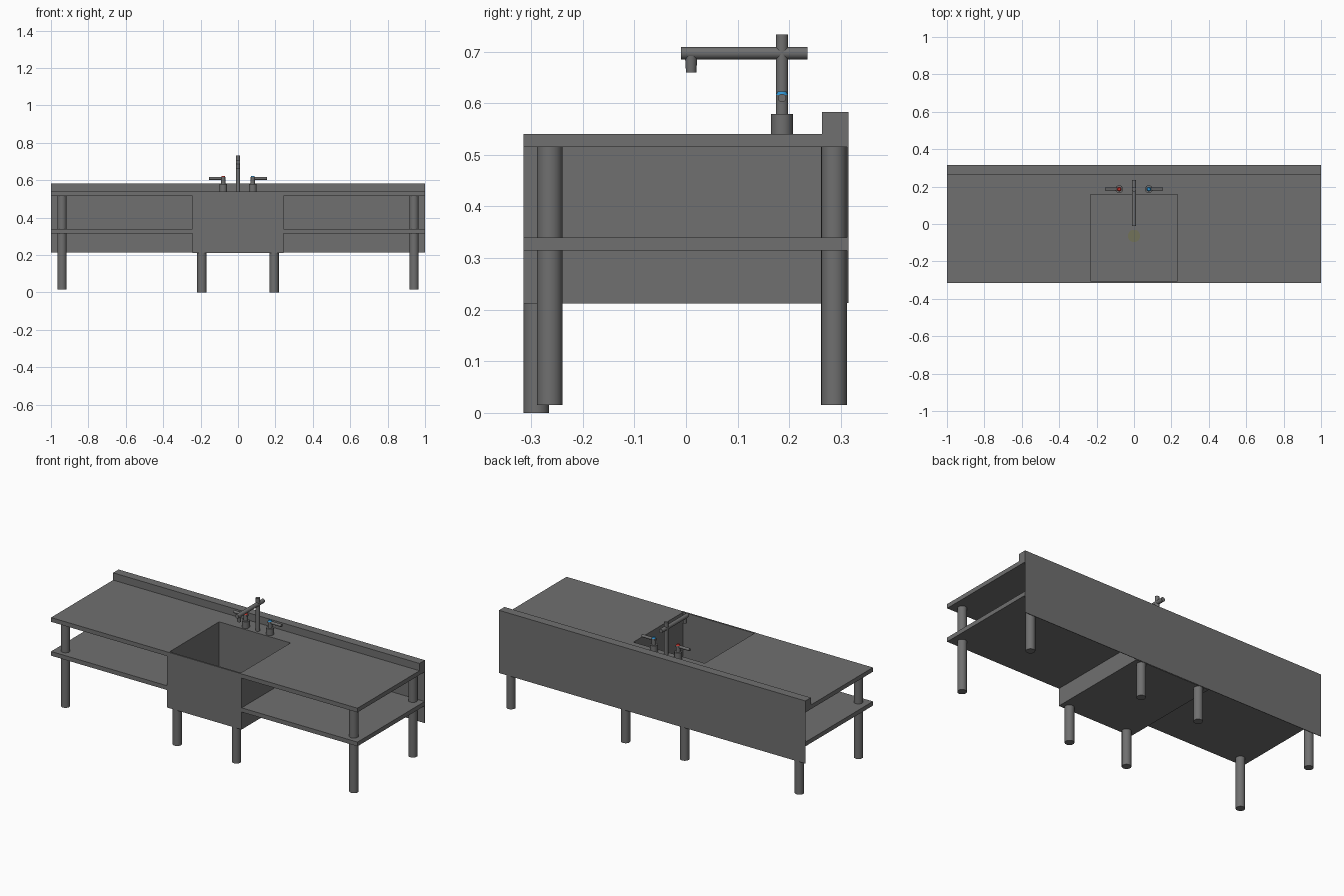
import bpy, bmesh, math
from mathutils import Vector

if "Cube" in bpy.data.objects:
    bpy.data.objects.remove(bpy.data.objects["Cube"])

STEEL = bpy.data.materials.new("dark_steel")
STEEL.diffuse_color = (0.16, 0.16, 0.16, 1)
STEEL.use_nodes = True
STEEL.node_tree.nodes["Principled BSDF"].inputs["Base Color"].default_value = STEEL.diffuse_color


def finish(name, bm, color=None, smooth=False):
    bmesh.ops.recalc_face_normals(bm, faces=bm.faces)
    me = bpy.data.meshes.new(name)
    bm.to_mesh(me)
    bm.free()
    ob = bpy.data.objects.new(name, me)
    bpy.context.collection.objects.link(ob)
    mat = STEEL
    if color:
        mat = bpy.data.materials.new(name + "_paint")
        mat.diffuse_color = color
        mat.use_nodes = True
        mat.node_tree.nodes["Principled BSDF"].inputs["Base Color"].default_value = mat.diffuse_color
    me.materials.append(mat)
    if smooth:
        bpy.ops.object.select_all(action='DESELECT')
        ob.select_set(True)
        bpy.context.view_layer.objects.active = ob
        bpy.ops.object.shade_smooth_by_angle(angle=math.radians(40))
    return ob


def box(name, x, y, z):
    bm = bmesh.new()
    bmesh.ops.create_cube(bm, size=1)
    for v in bm.verts:
        v.co = [(r[0] + r[1]) / 2 + c * (r[1] - r[0]) for r, c in zip((x, y, z), v.co)]
    return finish(name, bm)


def rod(name, a, b, r, r2=None, color=None, sides=24):
    a, b = Vector(a), Vector(b)
    bm = bmesh.new()
    bmesh.ops.create_cone(bm, cap_ends=True, segments=sides, radius1=r,
                          radius2=r if r2 is None else r2, depth=(b - a).length)
    bm.transform((b - a).to_track_quat('Z', 'Y').to_matrix().to_4x4())
    bmesh.ops.translate(bm, verts=bm.verts, vec=(a + b) / 2)
    return finish(name, bm, color, True)


def cut(ob, cutter):
    m = ob.modifiers.new("opening", 'BOOLEAN')
    m.operation = 'DIFFERENCE'
    m.solver = 'EXACT'
    m.object = cutter
    cutter.hide_render = True
    cutter.hide_set(True)


# Worktop and sink cabinet, opened by one shared basin cutter
worktop = box("worktop", (-1, 1), (-0.3145, 0.3135), (0.515, 0.54))
cabinet = box("sink_cabinet", (-0.244, 0.244), (-0.312, 0.311), (0.212, 0.516))
basin = box("basin_cutter", (-0.233, 0.233), (-0.305, 0.157), (0.222, 0.6))
cut(worktop, basin)
cut(cabinet, basin)

# Front apron, back panel and backsplash
box("sink_apron", (-0.244, 0.244), (-0.315, -0.305), (0.212, 0.5405))
box("back_panel", (-1, 1), (0.312, 0.315), (0.213, 0.583))
box("backsplash", (-1, 1), (0.264, 0.3135), (0.54, 0.583))

for side, s in (("left", -1), ("right", 1)):
    # Shelf beside the cabinet
    box(side + "_shelf", sorted((s, s * 0.244)), (-0.3145, 0.3135), (0.315, 0.34))
    # Legs
    x = s * 0.941
    rod(side + "_outer_front_leg", (x, -0.264, 0.015), (x, -0.264, 0.515), 0.025)
    rod(side + "_outer_back_leg", (x, 0.287, 0.015), (x, 0.287, 0.515), 0.025)
    x = s * 0.193
    rod(side + "_inner_front_leg", (x, -0.29, 0), (x, -0.29, 0.213), 0.025)
    rod(side + "_inner_back_leg", (x, 0.287, 0.015), (x, 0.287, 0.213), 0.025)
    # Tap valve, lever and coloured cap
    x, y = s * 0.079, 0.186
    rod(side + "_tap_base", (x, y, 0.54), (x, y, 0.579), 0.021)
    rod(side + "_tap_stem", (x, y, 0.579), (x, y, 0.616), 0.012)
    rod(side + "_tap_lever", (x - s * 0.012, y, 0.61), (x + s * 0.077, y, 0.61), 0.008)
    rod(side + "_tap_cap", (x, y, 0.616), (x, y, 0.623), 0.012, 0.008,
        (0.6, 0.04, 0.03, 1) if s < 0 else (0.03, 0.3, 0.65, 1))

# Spout
rod("spout_riser", (0, 0.186, 0.54), (0, 0.186, 0.733), 0.012)
rod("spout_arm", (0, -0.01, 0.697), (0, 0.235, 0.697), 0.012)
rod("spout_nozzle", (0, 0.01, 0.66), (0, 0.01, 0.692), 0.01, 0.012)

# Drain: raised ring and strainer disc
bm = bmesh.new()
profile = [(0.051, 0.221), (0.051, 0.226), (0.033, 0.226), (0.033, 0.221)]
vs = [bm.verts.new((r, 0, z)) for r, z in profile]
edges = [bm.edges.new((vs[i], vs[(i + 1) % 4])) for i in range(4)]
bmesh.ops.spin(bm, geom=vs + edges, axis=(0, 0, 1), cent=(0, 0, 0),
               angle=math.tau, steps=32)
bmesh.ops.remove_doubles(bm, verts=bm.verts, dist=0.0001)
bmesh.ops.translate(bm, verts=bm.verts, vec=(0, -0.064, 0))
finish("drain_ring", bm, smooth=True)
rod("drain_strainer", (0, -0.064, 0.221), (0, -0.064, 0.224), 0.033,
    color=(0.17, 0.17, 0.1, 1), sides=32)
